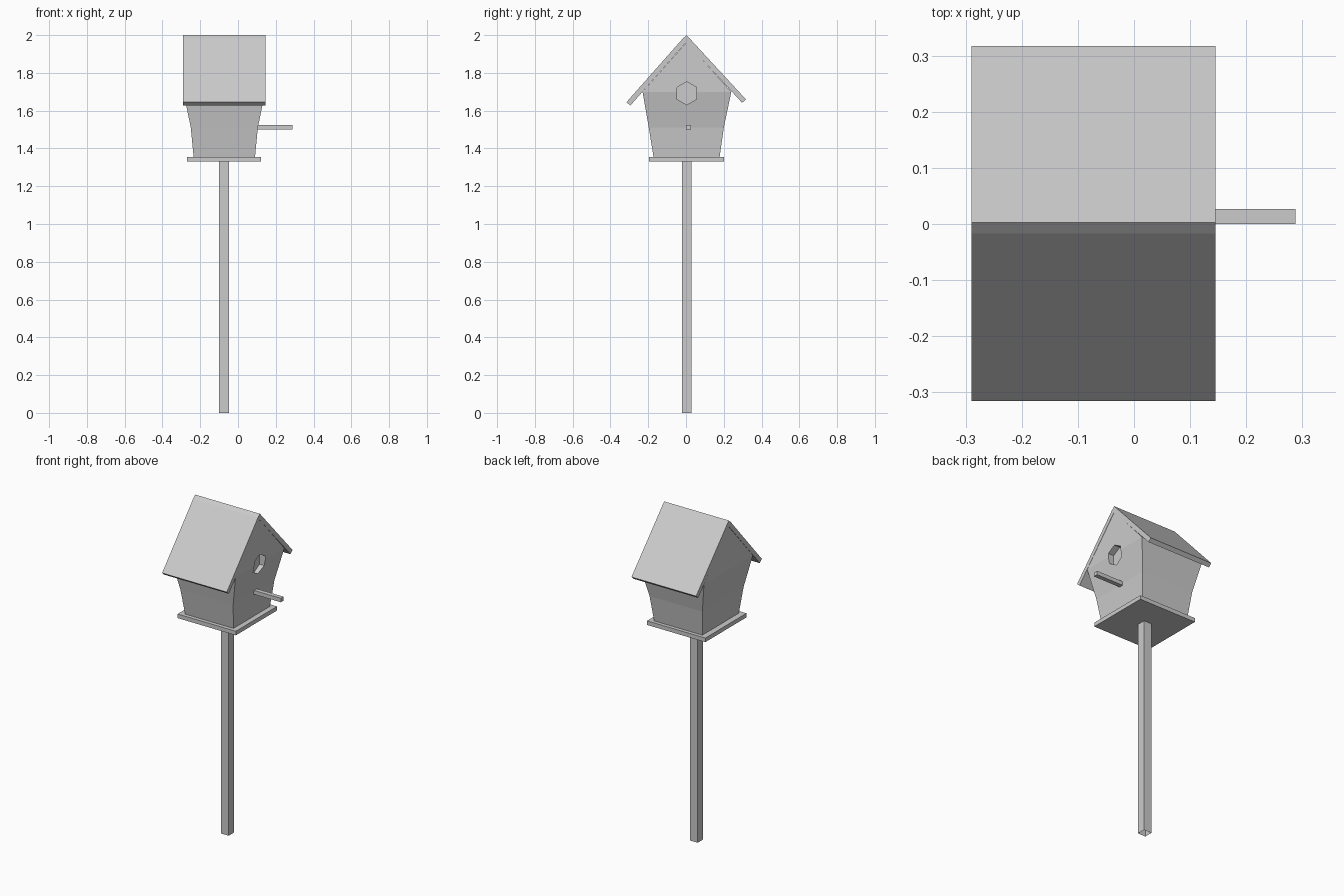
import bpy, bmesh, math

if "Cube" in bpy.data.objects:
    bpy.data.objects.remove(bpy.data.objects["Cube"])


def finish(name, bm):
    bmesh.ops.recalc_face_normals(bm, faces=bm.faces[:])
    me = bpy.data.meshes.new(name)
    bm.to_mesh(me)
    bm.free()
    ob = bpy.data.objects.new(name, me)
    bpy.context.collection.objects.link(ob)
    return ob


def box(name, x, y, z, open_bottom=False):
    bm = bmesh.new()
    bmesh.ops.create_cube(bm, size=1)
    for v in bm.verts:
        v.co = [sum(r) / 2 + c * (r[1] - r[0]) for r, c in zip((x, y, z), v.co)]
    if open_bottom:
        low = [f for f in bm.faces if all(v.co.z < z[0] + 1e-4 for v in f.verts)]
        bmesh.ops.delete(bm, geom=low, context='FACES_ONLY')
    return finish(name, bm)


def prism_x(name, profile, x0, x1):
    """Extrude a closed (y, z) profile along x."""
    bm = bmesh.new()
    a, b = [[bm.verts.new((x, y, z)) for y, z in profile] for x in (x0, x1)]
    bm.faces.new(a)
    bm.faces.new(b)
    n = len(profile)
    for i in range(n):
        j = (i + 1) % n
        bm.faces.new((a[i], a[j], b[j], b[i]))
    return finish(name, bm)


def roof_board(name, top, eave, side, t=0.027):
    """Board from ridge to eave with thickness towards the inside."""
    dy, dz = eave[0] - top[0], eave[1] - top[1]
    l = math.hypot(dy, dz)
    ny, nz = side * dz / l * t, -side * dy / l * t
    prism_x(name, [top, eave, (eave[0] + ny, eave[1] + nz),
                   (top[0] + ny, top[1] + nz)], -0.29, 0.145)


# Post and floor
box("post", (-0.1, -0.047), (-0.022, 0.03), (0, 1.335), open_bottom=True)
box("floor_board", (-0.27, 0.122), (-0.195, 0.2), (1.33, 1.355))

# House body: flared rectangular sections closed by a gable
sections = [(1.355, -0.235, 0.09, -0.172, 0.178),
            (1.51, -0.25, 0.105, -0.197, 0.2),
            (1.70, -0.289, 0.144, -0.23, 0.24)]
bm = bmesh.new()
rings = [[bm.verts.new(p) for p in ((x0, y0, z), (x1, y0, z), (x1, y1, z), (x0, y1, z))]
         for z, x0, x1, y0, y1 in sections]
bm.faces.new(rings[0])
for a, b in zip(rings, rings[1:]):
    for i in range(4):
        j = (i + 1) % 4
        bm.faces.new((a[i], a[j], b[j], b[i]))
r = rings[-1]
p0, p1 = bm.verts.new((-0.289, 0.003, 1.962)), bm.verts.new((0.144, 0.003, 1.962))
for f in ((r[0], r[1], p1, p0), (r[2], r[3], p0, p1), (r[1], r[2], p1), (r[3], r[0], p0)):
    bm.faces.new(f)
body = finish("house_body", bm)

# Hexagonal entrance recess
hexagon = [(0.004 + 0.061 * math.sin(k * math.pi / 3),
            1.692 + 0.061 * math.cos(k * math.pi / 3)) for k in range(6)]
cutter = prism_x("entrance_cutter", hexagon, 0.105, 0.25)
cutter.hide_render = True
cutter.display_type = 'WIRE'
mod = body.modifiers.new("entrance", 'BOOLEAN')
mod.operation = 'DIFFERENCE'
mod.solver = 'EXACT'
mod.object = cutter

# Roof: one board laps over the other at the ridge
roof_board("roof_board_back", (0.003, 2.0), (0.317, 1.66), 1)
roof_board("roof_board_front", (-0.017, 1.982), (-0.315, 1.645), -1)

# Perch
box("perch", (0.09, 0.288), (0.0, 0.027), (1.501, 1.525))
